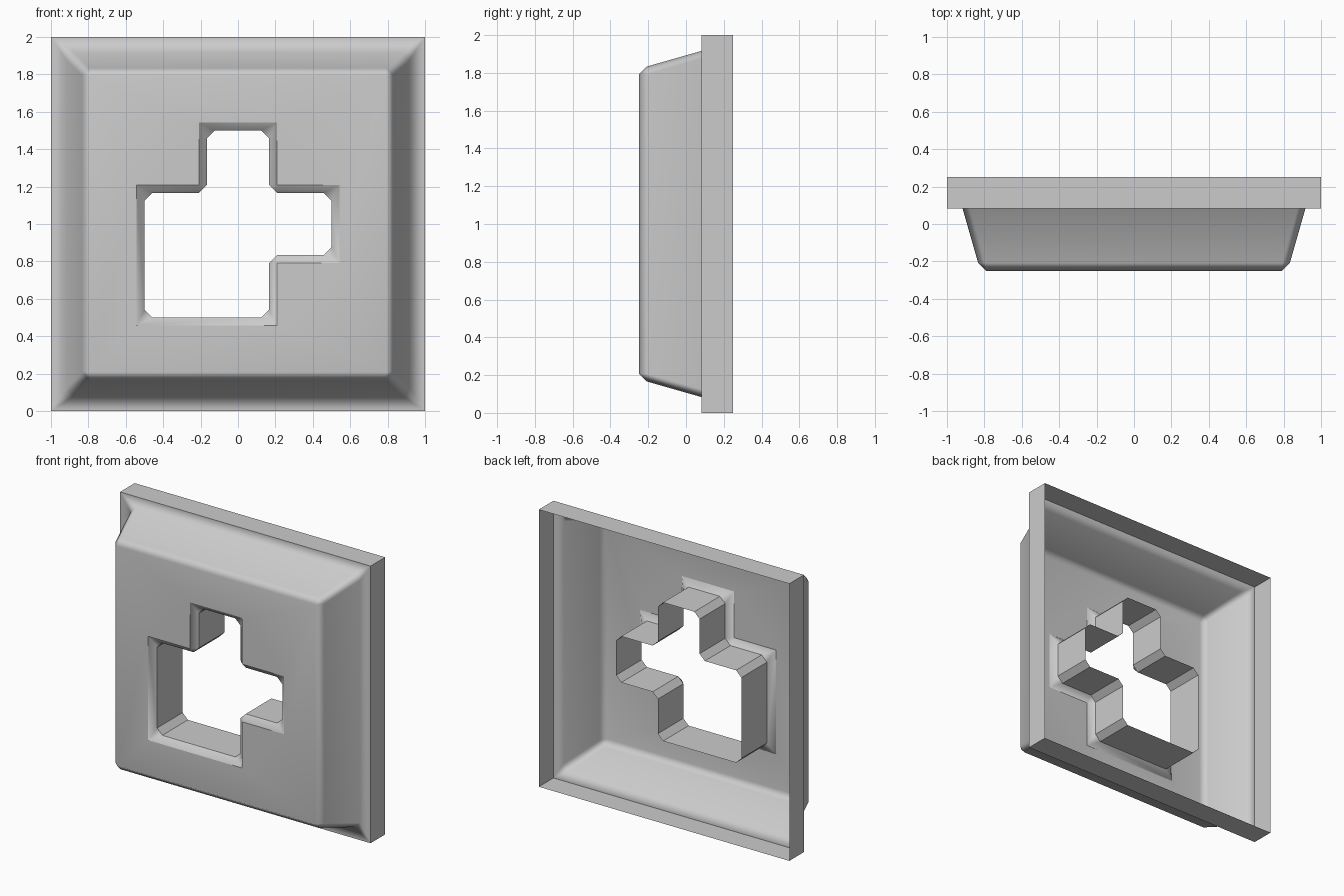
import bpy, bmesh
from mathutils import Vector

if "Cube" in bpy.data.objects:
    bpy.data.objects.remove(bpy.data.objects["Cube"])

U = 1 / 24          # bevel size
bm = bmesh.new()


def ring(corners, y, offset=0.0, chamfer=0.0):
    """Two vertices per corner (the same one twice when the corner is sharp)."""
    out, n = [], len(corners)
    pts = [Vector(c) for c in corners]
    for i, p in enumerate(pts):
        d1 = (p - pts[i - 1]).normalized()
        d2 = (pts[(i + 1) % n] - p).normalized()
        q = p + offset * Vector((d1.y + d2.y, -d1.x - d2.x))
        a, b = q - d1 * chamfer, q + d2 * chamfer
        va = bm.verts.new((a.x, y, a.y))
        out += [va, bm.verts.new((b.x, y, b.y)) if chamfer else va]
    return out


def bridge(a, b, smooth=True):
    for i in range(len(a)):
        j = (i + 1) % len(a)
        vs = list(dict.fromkeys((a[i], a[j], b[j], b[i])))
        if len(vs) > 2:
            bm.faces.new(vs).smooth = smooth


def ring_edges(r):
    pairs = [(r[i], r[(i + 1) % len(r)]) for i in range(len(r))]
    return [bm.edges.get(p) for p in pairs if p[0] != p[1]]


# Outer shell: rim sides, rim face, sloping walls, front chamfer
square = [(-1, 0), (1, 0), (1, 2), (-1, 2)]
rim_back = ring(square, 0.25)
rim_front = ring(square, 2 * U)
wall_base = ring(square, 2 * U, -2 * U, U)
wall_top = ring(square, -5 * U, -4 * U, U)
face_edge = ring(square, -6 * U, -5 * U)
shell = [rim_back, rim_front, wall_base, wall_top, face_edge]
for a, b in zip(shell, shell[1:]):
    bridge(a, b)

# Stepped opening with bevelled lip and tunnel
s, t = 0.5, 1 / 6
hole = [(-s, 1 - s), (t, 1 - s), (t, 1 - t), (s, 1 - t), (s, 1 + t),
        (t, 1 + t), (t, 1 + s), (-t, 1 + s), (-t, 1 + t), (-s, 1 + t)]
lip_outer = ring(hole, -6 * U, U)
lip_inner = ring(hole, -5 * U, 0, U)
tunnel_end = ring(hole, 2 * U, 0, U)
bridge(lip_outer, lip_inner)
bridge(lip_inner, tunnel_end, False)

# Front face around the opening
fill = bmesh.ops.triangle_fill(bm, use_beauty=True, normal=(0, -1, 0),
                               edges=ring_edges(face_edge) + ring_edges(lip_outer))
front = [f for f in fill["geom"] if isinstance(f, bmesh.types.BMFace)]
for f in front:
    f.smooth = True

bmesh.ops.recalc_face_normals(bm, faces=bm.faces[:])
if front[0].normal.y > 0:
    bmesh.ops.reverse_faces(bm, faces=bm.faces[:])
for e in ring_edges(rim_front) + ring_edges(lip_outer) + ring_edges(lip_inner):
    e.smooth = False
for v in set(rim_front):
    for e in v.link_edges:
        if abs(e.verts[0].co.y - e.verts[1].co.y) > 0.1:
            e.smooth = False

mesh = bpy.data.meshes.new("wall_panel")
bm.to_mesh(mesh)
bm.free()
panel = bpy.data.objects.new("wall_panel", mesh)
bpy.context.collection.objects.link(panel)

# Keep large faces flat, blend across the chamfers
wn = panel.modifiers.new("weighted_normals", "WEIGHTED_NORMAL")
wn.keep_sharp = True
